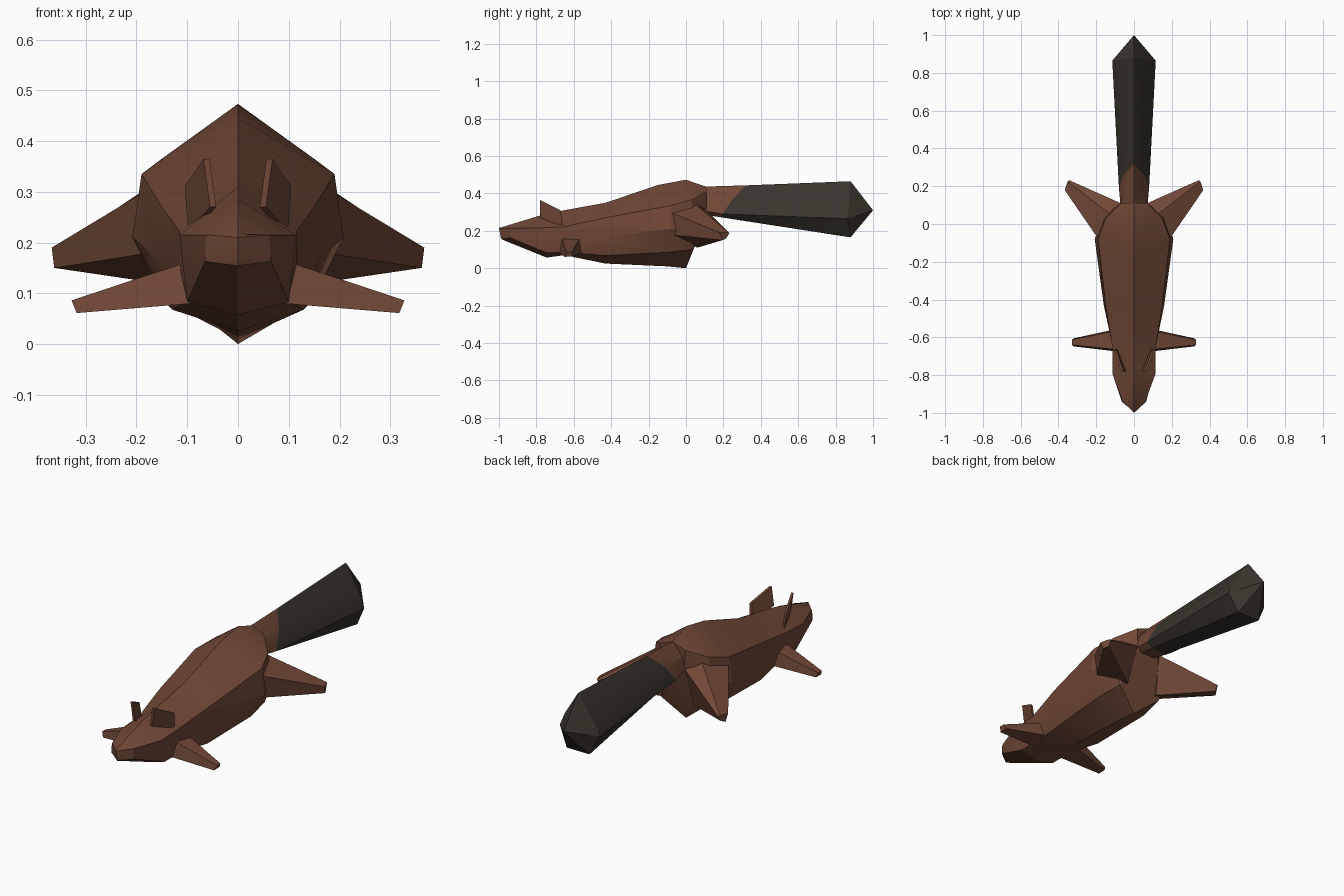
import bpy, bmesh, math

if "Cube" in bpy.data.objects:
    bpy.data.objects.remove(bpy.data.objects["Cube"])


def material(name, colour):
    m = bpy.data.materials.new(name)
    m.diffuse_color = (*colour, 1)
    m.use_nodes = True
    m.node_tree.nodes["Principled BSDF"].inputs["Base Color"].default_value = m.diffuse_color
    return m


brown = material("brown_fur", (0.165, 0.065, 0.038))
dark = material("dark_fur", (0.042, 0.036, 0.027))


def loft(name, rings, mats=(brown,), mat_of_band=lambda i: 0, tip=None, cap_start=True):
    """Skin closed rings of equal point counts; end in a cap or a pointed tip."""
    bm = bmesh.new()
    vs = [[bm.verts.new(p) for p in r] for r in rings]
    n = len(rings[0])
    last = len(vs) - 1
    for i in range(last):
        for k in range(n):
            j = (k + 1) % n
            f = bm.faces.new((vs[i][k], vs[i][j], vs[i + 1][j], vs[i + 1][k]))
            f.material_index = mat_of_band(i)
    if cap_start:
        bm.faces.new(vs[0])
    if tip:
        t = bm.verts.new(tip)
        for k in range(n):
            f = bm.faces.new((vs[-1][k], vs[-1][(k + 1) % n], t))
            f.material_index = mat_of_band(last)
    else:
        bm.faces.new(vs[-1])
    bmesh.ops.remove_doubles(bm, verts=bm.verts, dist=0.0005)
    bmesh.ops.recalc_face_normals(bm, faces=bm.faces)
    me = bpy.data.meshes.new(name)
    bm.to_mesh(me)
    bm.free()
    for m in mats:
        me.materials.append(m)
    me.shade_smooth()
    me.set_sharp_from_angle(angle=math.radians(25))
    ob = bpy.data.objects.new(name, me)
    bpy.context.collection.objects.link(ob)


def mirrored(half):
    """Complete a half ring by mirroring its off-centre points."""
    return half + [(-x, y, z) for x, y, z in half[::-1] if x > 0]


def pair(name, rings):
    """Left and right copies of a limb."""
    for side, s in (("right", 1), ("left", -1)):
        loft(f"{side}_{name}", [[(s * x, y, z) for x, y, z in r] for r in rings])


# Head and body: half sections from nose to rump
nose = [(0, -1, .216), (0, -1, .21), (0, -.995, .19), (0, -.99, .163), (0, -.985, .155)]
body = [
    [(0, -.99, .218), (.06, -.94, .215), (.065, -.94, .19), (.065, -.94, .163), (0, -.985, .154)],
    [(0, -.77, .285), (.115, -.79, .215), (.108, -.77, .15), (.1, -.745, .083), (0, -.745, .057)],
    [(0, -.65, .31), (.115, -.65, .222), (.115, -.64, .15), (.1, -.62, .083), (0, -.65, .07)],
    [(0, -.43, .35), (.15, -.43, .27), (.16, -.43, .17), (.13, -.43, .068), (0, -.43, .025)],
    [(0, -.15, .445), (.19, -.08, .335), (.208, -.08, .21), (.145, -.1, .085), (0, -.1, .01)],
    [(0, 0, .473), (.15, .03, .365), (.165, .04, .22), (.125, .04, .1), (0, 0, 0)],
    [(0, .11, .435), (.07, .11, .41), (.07, .11, .35), (.06, .11, .3), (0, .11, .29)],
]
nose_ring = nose + nose[-2:0:-1]
loft("body", [nose_ring] + [mirrored(h) for h in body], cap_start=False)

# Tail: brown root, dark ridged brush with a flat underside and pointed end
tail = [
    [(0, .08, .436), (.055, .08, .375), (.07, .08, .31), (.04, .08, .288)],
    [(0, .32, .443), (.06, .25, .37), (.08, .195, .29), (.045, .19, .272)],
    [(0, .88, .465), (.083, .87, .335), (.115, .865, .265), (.065, .88, .165)],
]
loft("tail", [mirrored(h) for h in tail], (brown, dark),
     lambda i: min(i, 1), tip=(0, 1, .31))

# Hind legs: broad thighs splayed outward and back
pair("hind_leg", [
    [(.185, -.085, .3), (.13, .055, .34), (.07, .11, .31), (.09, .06, .11), (.17, -.085, .18)],
    [(.367, .18, .19), (.352, .225, .192), (.343, .232, .188), (.345, .215, .16), (.362, .195, .15)],
])

# Front legs, splayed sideways
pair("front_leg", [
    [(.09, -.665, .165), (.09, -.565, .165), (.09, -.555, .085), (.09, -.675, .08)],
    [(.328, -.64, .086), (.328, -.612, .086), (.318, -.605, .063), (.318, -.648, .061)],
])

# Thin upright ears
ear = [(.055, -.78, .27), (.068, -.78, .365), (.105, -.67, .31), (.098, -.66, .222)]
pair("ear", [[(x - .012, y, z) for x, y, z in ear], ear])
